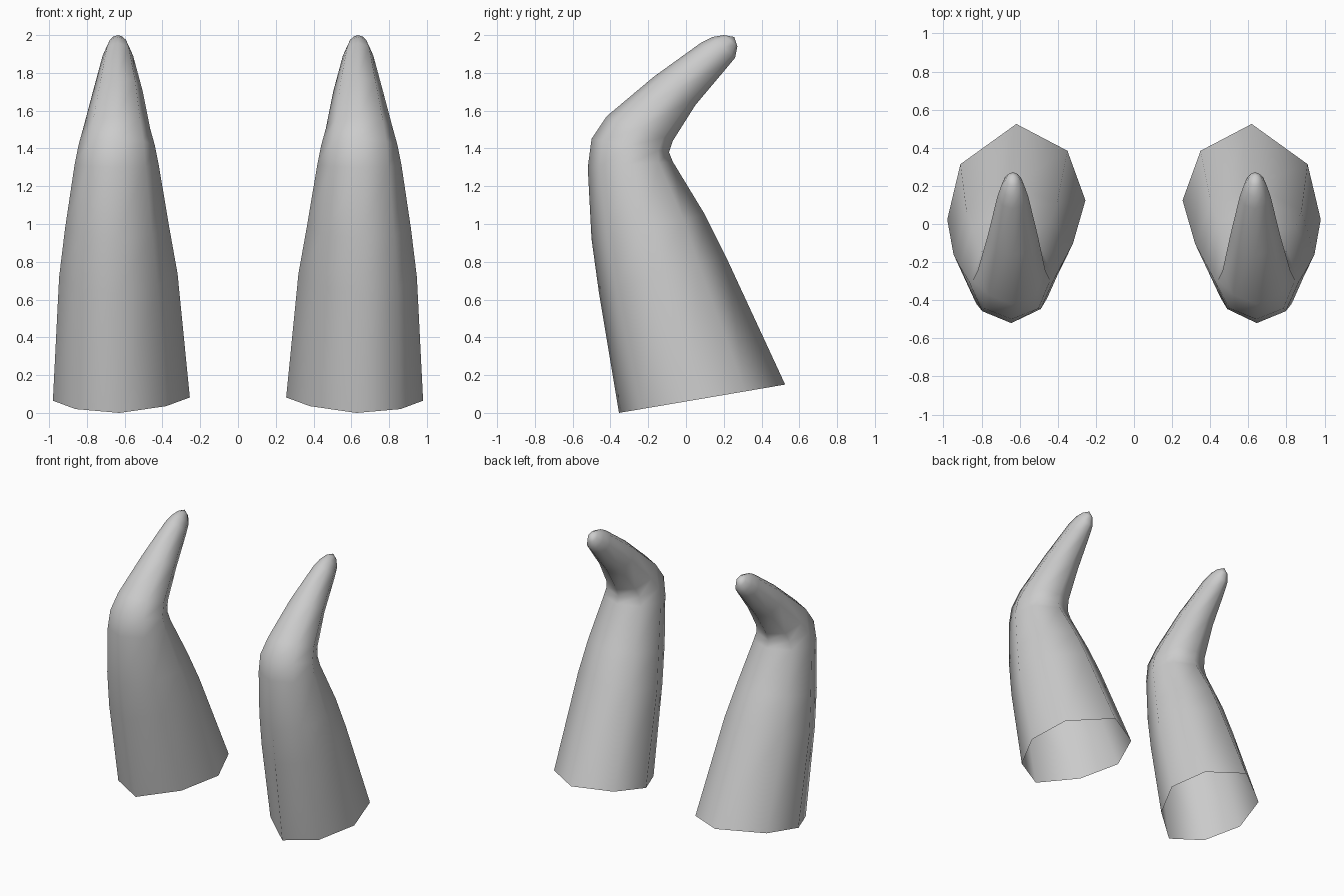
import bpy
import bmesh
from mathutils import Vector

cube = bpy.data.objects.get("Cube")
if cube:
    bpy.data.objects.remove(cube, do_unlink=True)

grey = bpy.data.materials.new("horn_grey")
grey.use_nodes = True
colour = (0.6, 0.6, 0.6, 1)
grey.diffuse_color = colour
grey.node_tree.nodes["Principled BSDF"].inputs["Base Color"].default_value = colour

# Rings up the horn: front (y, z), back (y, z), inner x, outer x
RINGS = [
    ((-.355, .0), (.525, .15), .255, .98),
    ((-.46, .63), (.21, .83), .32, .947),
    ((-.50, .92), (.10, 1.05), .365, .915),
    ((-.52, 1.30), (-.07, 1.33), .42, .865),
    ((-.50, 1.45), (-.09, 1.38), .44, .845),
    ((-.42, 1.57), (-.07, 1.44), .465, .82),
    ((-.17, 1.78), (.05, 1.63), .505, .767),
    ((.08, 1.96), (.21, 1.82), .555, .717),
    ((.14, 1.99), (.26, 1.88), .575, .697),
    ((.20, 2.0), (.272, 1.94), .60, .672),
]
# Octagon sections as (sideways, front-to-back): skewed root, even tip
ROOT = [(.03, 0), (.67, .135), (1, .43), (.81, .76),
        (0, 1), (-.74, .84), (-1, .545), (-.65, .235)]
TIP = [(0, 0), (.7, .14), (1, .5), (.7, .86),
       (0, 1), (-.7, .86), (-1, .5), (-.7, .14)]


def make_horn(name, side):
    bm = bmesh.new()
    loops = []
    for i, (front, back, inner, outer) in enumerate(RINGS):
        blend = min(i / 4, 1)
        f, b = Vector(front), Vector(back)
        loop = []
        for root, tip in zip(ROOT, TIP):
            u, t = Vector(root).lerp(Vector(tip), blend)
            y, z = f.lerp(b, t)
            x = (inner + outer) / 2 + u * (outer - inner) / 2
            loop.append(bm.verts.new((side * x, y, z)))
        loops.append(loop)

    def face(*verts):
        bm.faces.new(verts if side > 0 else verts[::-1])

    # Side walls, with the root left open
    for low, high in zip(loops, loops[1:]):
        for k in range(8):
            n = (k + 1) % 8
            face(low[k], low[n], high[n], high[k])
    # Rounded tip
    top = bm.verts.new((side * .637, .255, 1.99))
    for k in range(8):
        face(loops[-1][k], loops[-1][(k + 1) % 8], top)

    mesh = bpy.data.meshes.new(name)
    bm.to_mesh(mesh)
    bm.free()
    mesh.materials.append(grey)
    mesh.polygons.foreach_set("use_smooth", [True] * len(mesh.polygons))
    obj = bpy.data.objects.new(name, mesh)
    bpy.context.collection.objects.link(obj)


make_horn("left_horn", 1)
make_horn("right_horn", -1)
